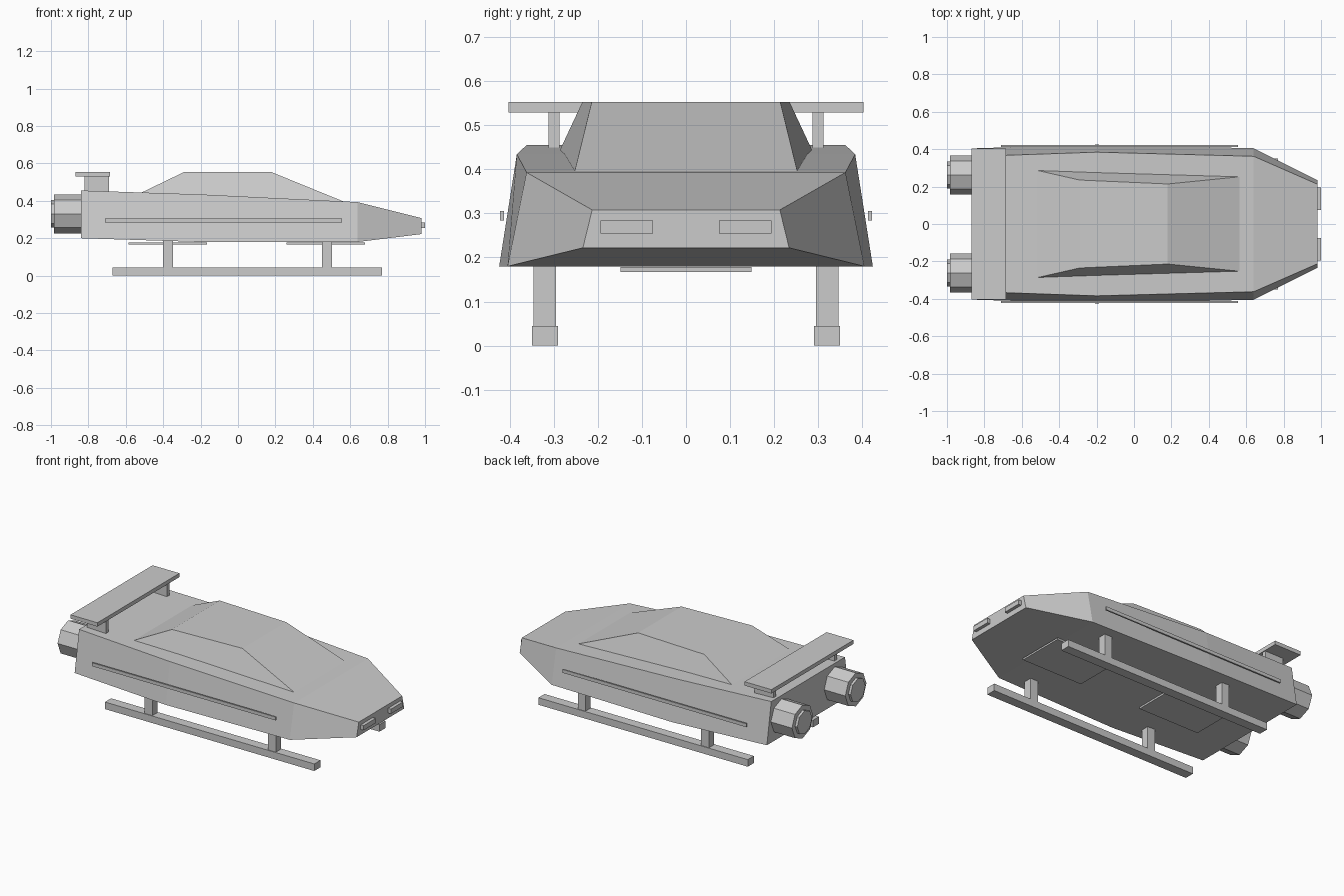
import bpy, bmesh, math
from mathutils import Matrix

cube = bpy.data.objects.get("Cube")
if cube:
    bpy.data.objects.remove(cube)

grey = bpy.data.materials.new("plain_grey")
grey.use_nodes = True
grey.diffuse_color = (0.6, 0.6, 0.6, 1)
grey.node_tree.nodes["Principled BSDF"].inputs["Base Color"].default_value = (0.6, 0.6, 0.6, 1)


def finish(name, bm):
    bmesh.ops.recalc_face_normals(bm, faces=bm.faces[:])
    mesh = bpy.data.meshes.new(name)
    bm.to_mesh(mesh)
    bm.free()
    mesh.materials.append(grey)
    obj = bpy.data.objects.new(name, mesh)
    bpy.context.collection.objects.link(obj)
    return obj


def box(name, x, y, z):
    """Box from (low, high) ranges on each axis."""
    bm = bmesh.new()
    bmesh.ops.create_cube(bm, size=1)
    for v in bm.verts:
        v.co = [sum(r) / 2 + c * (r[1] - r[0]) for r, c in zip((x, y, z), v.co)]
    return finish(name, bm)


def pair(name, x, y, z):
    """Matching boxes on both sides of the craft."""
    box("left_" + name, x, y, z)
    box("right_" + name, x, (-y[1], -y[0]), z)


def loft(name, sections):
    """Trapezoid sections: x low, half width low, z low, x high, half width high, z high."""
    bm = bmesh.new()
    rings = []
    for xl, wl, zl, xh, wh, zh in sections:
        corners = ((xl, -wl, zl), (xl, wl, zl), (xh, wh, zh), (xh, -wh, zh))
        rings.append([bm.verts.new(c) for c in corners])
    for a, b in zip(rings, rings[1:]):
        for i in range(4):
            j = (i + 1) % 4
            bm.faces.new((a[i], a[j], b[j], b[i]))
    bm.faces.new(rings[0])
    bm.faces.new(rings[-1])
    return finish(name, bm)


def drum(name, x, y, z, radius):
    """Eight-sided drum lying along x, with an edge at the top."""
    bm = bmesh.new()
    place = Matrix.Translation((sum(x) / 2, y, z)) @ Matrix.Rotation(math.pi / 2, 4, 'Y')
    bmesh.ops.create_cone(bm, cap_ends=True, segments=8, radius1=radius, radius2=radius,
                          depth=x[1] - x[0], matrix=place)
    return finish(name, bm)


# Body and canopy
loft("hull", [
    (-0.84, 0.405, 0.20, -0.84, 0.362, 0.455),
    (-0.20, 0.424, 0.18, -0.20, 0.384, 0.434),
    (0.64, 0.405, 0.18, 0.64, 0.362, 0.393),
    (0.98, 0.234, 0.222, 0.98, 0.213, 0.308),
])
loft("canopy", [
    (-0.52, 0.287, 0.442, -0.29, 0.235, 0.553),
    (0.57, 0.253, 0.394, 0.18, 0.214, 0.553),
])

# Rear wing
box("wing", (-0.87, -0.685), (-0.403, 0.403), (0.529, 0.553))
pair("wing_post", (-0.82, -0.69), (0.287, 0.312), (0.44, 0.53))

# Engines
for side, y in (("left", 0.262), ("right", -0.262)):
    drum(side + "_engine", (-0.985, -0.82), y, 0.33, 0.104)
    drum(side + "_nozzle", (-1.0, -0.96), y, 0.33, 0.073)

# Side trim, headlights and belly panels
pair("side_strip", (-0.71, 0.555), (0.413, 0.422), (0.284, 0.305))
pair("headlight", (0.96, 1.0), (0.075, 0.194), (0.255, 0.284))
box("rear_belly_panel", (-0.585, -0.165), (-0.149, 0.149), (0.167, 0.178))
box("front_belly_panel", (0.26, 0.68), (-0.149, 0.149), (0.167, 0.178))

# Landing skids
pair("skid", (-0.67, 0.77), (0.29, 0.35), (0, 0.044))
pair("rear_leg", (-0.40, -0.347), (0.295, 0.346), (0.04, 0.2))
pair("front_leg", (0.45, 0.502), (0.295, 0.346), (0.04, 0.2))
